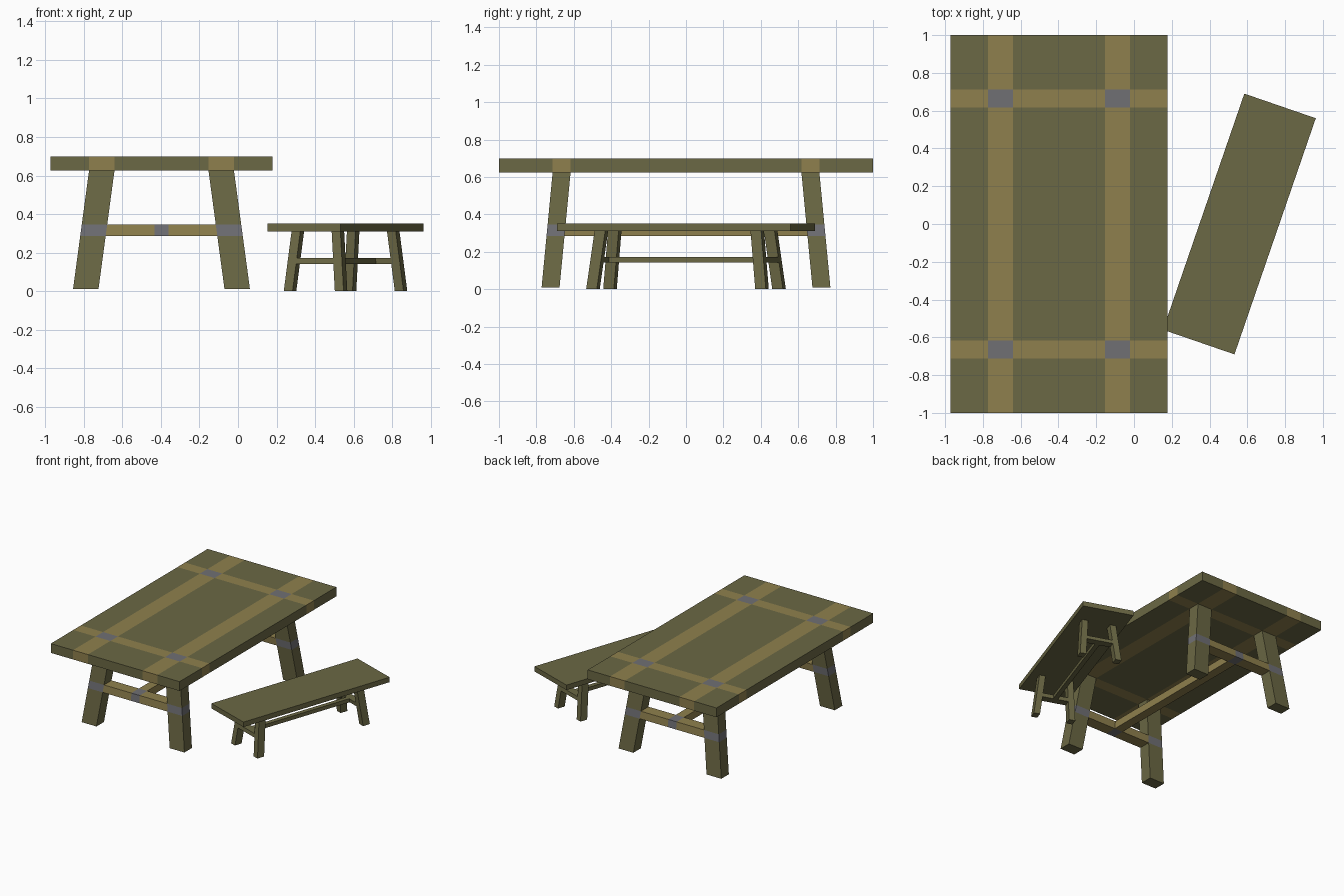
import bpy, bmesh, math
from mathutils import Vector

if "Cube" in bpy.data.objects:
    bpy.data.objects.remove(bpy.data.objects["Cube"])


def material(name, rgb):
    m = bpy.data.materials.new(name)
    m.diffuse_color = (*rgb, 1)
    m.use_nodes = True
    m.node_tree.nodes["Principled BSDF"].inputs["Base Color"].default_value = m.diffuse_color
    return m


MATS = [material("olive_wood", (0.147, 0.138, 0.058)),
        material("tan_wood", (0.275, 0.216, 0.075)),
        material("grey_joint", (0.16, 0.16, 0.175))]


def block(name, root, low, high, cuts=(), colour=lambda c: 0):
    """Six-sided block between two rectangles (x0, x1, y0, y1, z), cut on (axis, value) planes."""
    bm = bmesh.new()
    rings = []
    for x0, x1, y0, y1, z in (low, high):
        rings.append([bm.verts.new(p) for p in
                      ((x0, y0, z), (x1, y0, z), (x1, y1, z), (x0, y1, z))])
    a, b = rings
    bm.faces.new(a[::-1])
    bm.faces.new(b)
    for i in range(4):
        j = (i + 1) % 4
        bm.faces.new((a[i], a[j], b[j], b[i]))
    for axis, value in cuts:
        point, normal = Vector(), Vector()
        point[axis], normal[axis] = value, 1
        bmesh.ops.bisect_plane(bm, geom=bm.verts[:] + bm.edges[:] + bm.faces[:],
                               plane_co=point, plane_no=normal)
    bmesh.ops.recalc_face_normals(bm, faces=bm.faces[:])
    for f in bm.faces:
        f.material_index = colour(f.calc_center_median())
    mesh = bpy.data.meshes.new(name)
    bm.to_mesh(mesh)
    bm.free()
    for m in MATS:
        mesh.materials.append(m)
    ob = bpy.data.objects.new(name, mesh)
    bpy.context.collection.objects.link(ob)
    ob.location = (root[0], root[1], 0)
    ob.rotation_euler.z = root[2]
    return ob


def trestle(kind, root, half, top, leg, foot, head, zfoot, rail, rail_w, banded):
    """Top on four splayed legs, with end rails joined by one long rail."""
    (hx, hy), (z0, z1), (lx, ly) = half, top, leg
    r0, r1 = rail

    def centre(z):
        t = (z - zfoot) / (z0 - zfoot)
        return [f + (h - f) * t for f, h in zip(foot, head)]

    # Top, with inlaid strips over the legs when banded
    cuts = []
    if banded:
        for axis in (0, 1):
            for s in (-1, 1):
                for e in (-1, 1):
                    cuts.append((axis, s * head[axis] + e * leg[axis]))

    def top_colour(c):
        return sum(abs(abs(c[i]) - head[i]) < leg[i] for i in (0, 1)) if banded else 0
    block(kind + "_top", root, (-hx, hx, -hy, hy, z0), (-hx, hx, -hy, hy, z1), cuts, top_colour)

    for sy, end in ((-1, "front"), (1, "back")):
        # Splayed legs
        for sx, side in ((-1, "left"), (1, "right")):
            def section(z):
                x, y = centre(z)
                return (sx * x - lx, sx * x + lx, sy * y - ly, sy * y + ly, z)
            block(f"{kind}_{end}_{side}_leg", root, section(zfoot), section(z0),
                  ((2, r0), (2, r1)) if banded else (),
                  lambda c: 2 if banded and r0 < c.z < r1 else 0)

        # End rail between the legs
        def rail_section(z):
            x, y = centre(z)
            return (lx - x, x - lx, sy * y - ly, sy * y + ly, z)
        block(f"{kind}_{end}_rail", root, rail_section(r0), rail_section(r1),
              ((0, -rail_w), (0, rail_w)) if banded else (),
              lambda c: (2 if abs(c.x) < rail_w else 1) if banded else 0)

    # Long rail
    def long_section(z):
        y = centre(z)[1] - ly
        return (-rail_w, rail_w, -y, y, z)
    block(kind + "_long_rail", root, long_section(r0), long_section(r1),
          colour=lambda c: 1 if banded else 0)


trestle("table", (-0.397, 0, 0), (0.575, 1.0), (0.625, 0.7), (0.066, 0.048),
        (0.393, 0.724), (0.31, 0.665), 0.01, (0.285, 0.345), 0.037, True)
trestle("bench", (0.558, 0, math.radians(-19)), (0.2, 0.661), (0.31, 0.35), (0.024, 0.03),
        (0.14, 0.478), (0.11, 0.441), 0.0, (0.142, 0.172), 0.018, False)
